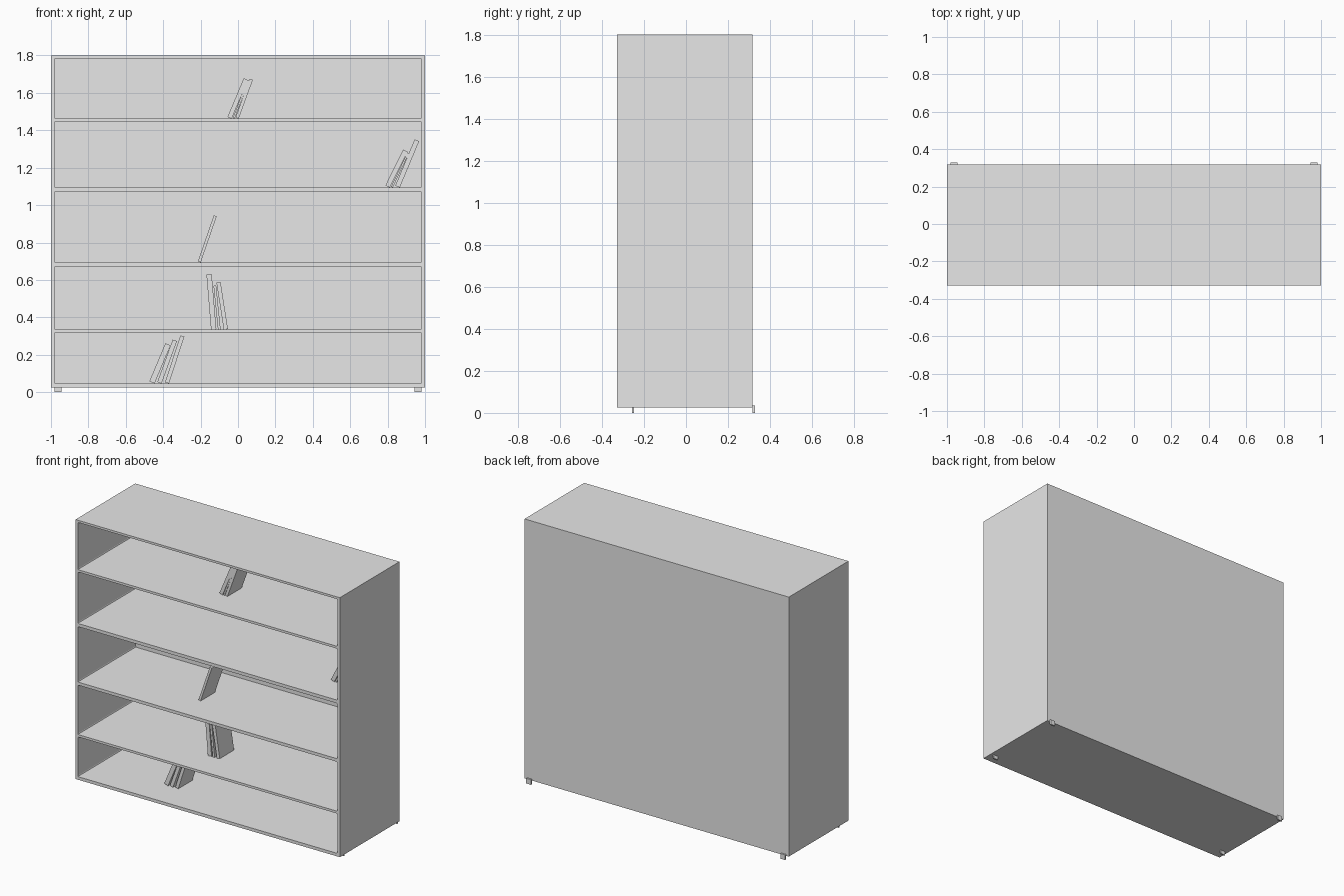
import bpy, bmesh, math
from mathutils import Matrix, Vector

default = bpy.data.objects.get("Cube")
if default:
    bpy.data.objects.remove(default, do_unlink=True)

GREY = (0.8, 0.8, 0.8, 1.0)
grey = bpy.data.materials.new("light_grey")
grey.use_nodes = True
grey.diffuse_color = GREY
grey.node_tree.nodes["Principled BSDF"].inputs["Base Color"].default_value = GREY

FRONT, BACK = -0.328, 0.317
BASE, TOP = 0.025, 1.8


def box(name, low, high, rounding=0.0):
    """Box between two corners; rounding softens its edges along y."""
    low, high = Vector(low), Vector(high)
    bm = bmesh.new()
    bmesh.ops.create_cube(bm, size=1)
    bmesh.ops.scale(bm, vec=high - low, verts=bm.verts)
    bmesh.ops.translate(bm, vec=(low + high) / 2, verts=bm.verts)
    if rounding:
        edges = [e for e in bm.edges
                 if abs((e.verts[0].co - e.verts[1].co).normalized().y) > 0.9]
        bmesh.ops.bevel(bm, geom=edges, offset=rounding, segments=2,
                        profile=0.5, affect='EDGES')
    mesh = bpy.data.meshes.new(name)
    bm.to_mesh(mesh)
    bm.free()
    mesh.materials.append(grey)
    obj = bpy.data.objects.new(name, mesh)
    bpy.context.collection.objects.link(obj)
    return obj


# Case: solid block with five openings cut from the front
case = box("bookcase", (-1, FRONT, BASE), (1, BACK, TOP))
openings = [(0.046, 0.318), (0.334, 0.672), (0.693, 1.072),
            (1.094, 1.446), (1.462, 1.785)]
bpy.context.view_layer.objects.active = case
for floor, ceiling in openings:
    cutter = box("opening_cutter", (-0.982, FRONT - 0.1, floor),
                 (0.982, BACK - 0.02, ceiling), 0.008)
    cutter.hide_render = True
    cut = case.modifiers.new("opening", 'BOOLEAN')
    cut.object = cutter
    cut.operation = 'DIFFERENCE'
    cut.solver = 'EXACT'
    bpy.ops.object.modifier_apply(modifier=cut.name)
    bpy.data.objects.remove(cutter, do_unlink=True)

# Feet: small tabs, the back pair lapping over the rear panel
for side, centre in (("left", 0.962), ("right", -0.962)):
    x0, x1 = centre - 0.018, centre + 0.018
    box(f"front_foot_{side}", (x0, -0.258, 0), (x1, -0.248, BASE))
    box(f"back_foot_{side}", (x0, BACK, 0), (x1, BACK + 0.011, 0.035))

# Leaning books: shelf index, bottom x, top x, top z, thickness
books = [
    (4, -0.045, 0.045, 1.677, 0.024), (4, -0.023, 0.057, 1.67, 0.010),
    (4, -0.005, 0.073, 1.675, 0.018),
    (3, 0.80, 0.90, 1.295, 0.026), (3, 0.823, 0.911, 1.28, 0.010),
    (3, 0.853, 0.96, 1.35, 0.026),
    (2, -0.207, -0.12, 0.945, 0.016),
    (1, -0.13, -0.155, 0.632, 0.028), (1, -0.10, -0.124, 0.57, 0.014),
    (1, -0.065, -0.105, 0.59, 0.022),
    (0, -0.46, -0.37, 0.26, 0.030), (0, -0.42, -0.335, 0.28, 0.024),
    (0, -0.38, -0.295, 0.303, 0.022),
]
for number, (shelf, x0, x1, top, thick) in enumerate(books, 1):
    lean = math.atan2(x1 - x0, top - openings[shelf][0])
    rise = abs(math.sin(lean)) * thick / 2
    foot = openings[shelf][0] + rise
    length = math.hypot(x1 - x0, top - foot) - rise
    book = box(f"book_{number}", (-thick / 2, -0.12, 0), (thick / 2, 0.035, length))
    book.data.transform(Matrix.Translation((x0, 0, foot)) @ Matrix.Rotation(lean, 4, 'Y'))
